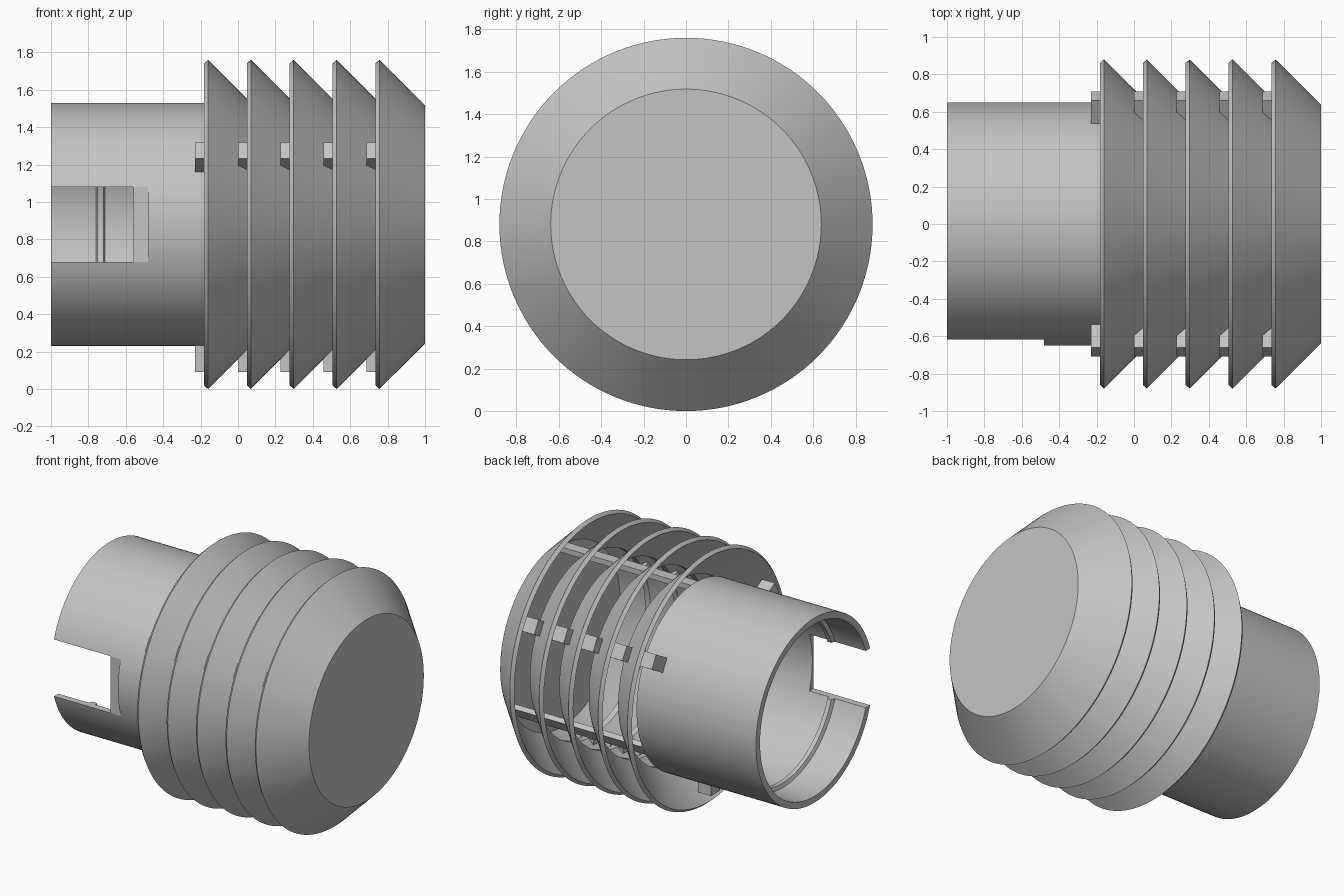
import bpy, bmesh
from math import cos, sin, pi, radians
from mathutils import Matrix, Vector

if "Cube" in bpy.data.objects:
    bpy.data.objects.remove(bpy.data.objects["Cube"], do_unlink=True)

AXIS_Z = 0.88      # height of the horizontal main axis
SEGMENTS = 128
PITCH = 0.229      # spacing of the louvres

grey = bpy.data.materials.new("light grey plastic")
grey.use_nodes = True
colour = (0.55, 0.55, 0.55, 1)
grey.diffuse_color = colour
grey.node_tree.nodes["Principled BSDF"].inputs["Base Color"].default_value = colour


def finish(name, bm):
    bmesh.ops.remove_doubles(bm, verts=bm.verts, dist=1e-5)
    bmesh.ops.recalc_face_normals(bm, faces=bm.faces)
    mesh = bpy.data.meshes.new(name)
    bm.to_mesh(mesh)
    bm.free()
    mesh.materials.append(grey)
    obj = bpy.data.objects.new(name, mesh)
    bpy.context.collection.objects.link(obj)
    return obj


def smooth(obj):
    bpy.ops.object.select_all(action='DESELECT')
    obj.select_set(True)
    bpy.context.view_layer.objects.active = obj
    bpy.ops.object.shade_smooth_by_angle(angle=radians(25))


def lathe(name, profile):
    """Turn a closed (x, radius) profile around the main axis."""
    bm = bmesh.new()
    rings = []
    for i in range(SEGMENTS):
        a = 2 * pi * i / SEGMENTS
        rings.append([bm.verts.new((x, r * cos(a), AXIS_Z + r * sin(a)))
                      for x, r in profile])
    n = len(profile)
    for i in range(SEGMENTS):
        p, q = rings[i], rings[(i + 1) % SEGMENTS]
        for j in range(n):
            k = (j + 1) % n
            if profile[j][1] or profile[k][1]:
                bm.faces.new((p[j], p[k], q[k], q[j]))
    return finish(name, bm)


def block(name, lo, hi, angle=0.0):
    """Box between two corners, y outwards, turned about the main axis."""
    lo, hi = Vector(lo), Vector(hi)
    bm = bmesh.new()
    bmesh.ops.create_cube(bm, size=1)
    m = (Matrix.Translation((0, 0, AXIS_Z)) @ Matrix.Rotation(radians(angle), 4, 'X')
         @ Matrix.Translation((lo + hi) / 2) @ Matrix.Diagonal((*(hi - lo), 1)))
    bmesh.ops.transform(bm, matrix=m, verts=bm.verts)
    return finish(name, bm)


def cut(obj, cutter):
    mod = obj.modifiers.new("cut", 'BOOLEAN')
    mod.operation = 'DIFFERENCE'
    mod.solver = 'EXACT'
    mod.object = cutter
    bpy.context.view_layer.objects.active = obj
    bpy.ops.object.modifier_apply(modifier=mod.name)
    bpy.data.objects.remove(cutter, do_unlink=True)


# Mounting tube with a snap bead inside, a front slot and a shallow recess
tube = lathe("mounting_tube", [
    (-1, 0.65), (-0.07, 0.65), (-0.07, 0.605), (-0.71, 0.605),
    (-0.72, 0.58), (-0.75, 0.58), (-0.76, 0.605), (-1, 0.605)])
cut(tube, block("slot_cutter", (-1.1, -0.8, -0.2), (-0.56, -0.3, 0.2)))
cut(tube, block("recess_cutter", (-0.6, -0.8, -0.2), (-0.48, -0.618, 0.2)))
smooth(tube)

# Four open conical louvres
for i in range(4):
    x = -0.16 + i * PITCH
    smooth(lathe(f"louvre_{i + 1}", [
        (x, 0.88), (x + 0.24, 0.64), (x + 0.198, 0.64), (x - 0.022, 0.86)]))

# Closed end louvre
x = -0.16 + 4 * PITCH
smooth(lathe("end_cap", [
    (x, 0.88), (1, 0.638), (1, 0), (0.96, 0), (0.96, 0.638), (x - 0.022, 0.86)]))

# Three long ribs that join the tube and the louvres, with spacers between them
for n, angle in enumerate((90, 210, 330)):
    block(f"long_rib_{n + 1}", (-0.12, 0.607, -0.04), (0.97, 0.645, 0.04), angle)
    for i in range(5):
        x = -0.23 + i * PITCH
        block(f"spacer_{n + 1}_{i + 1}", (x, 0.64, -0.05), (x + 0.1, 0.79, 0.05), angle + 60)
